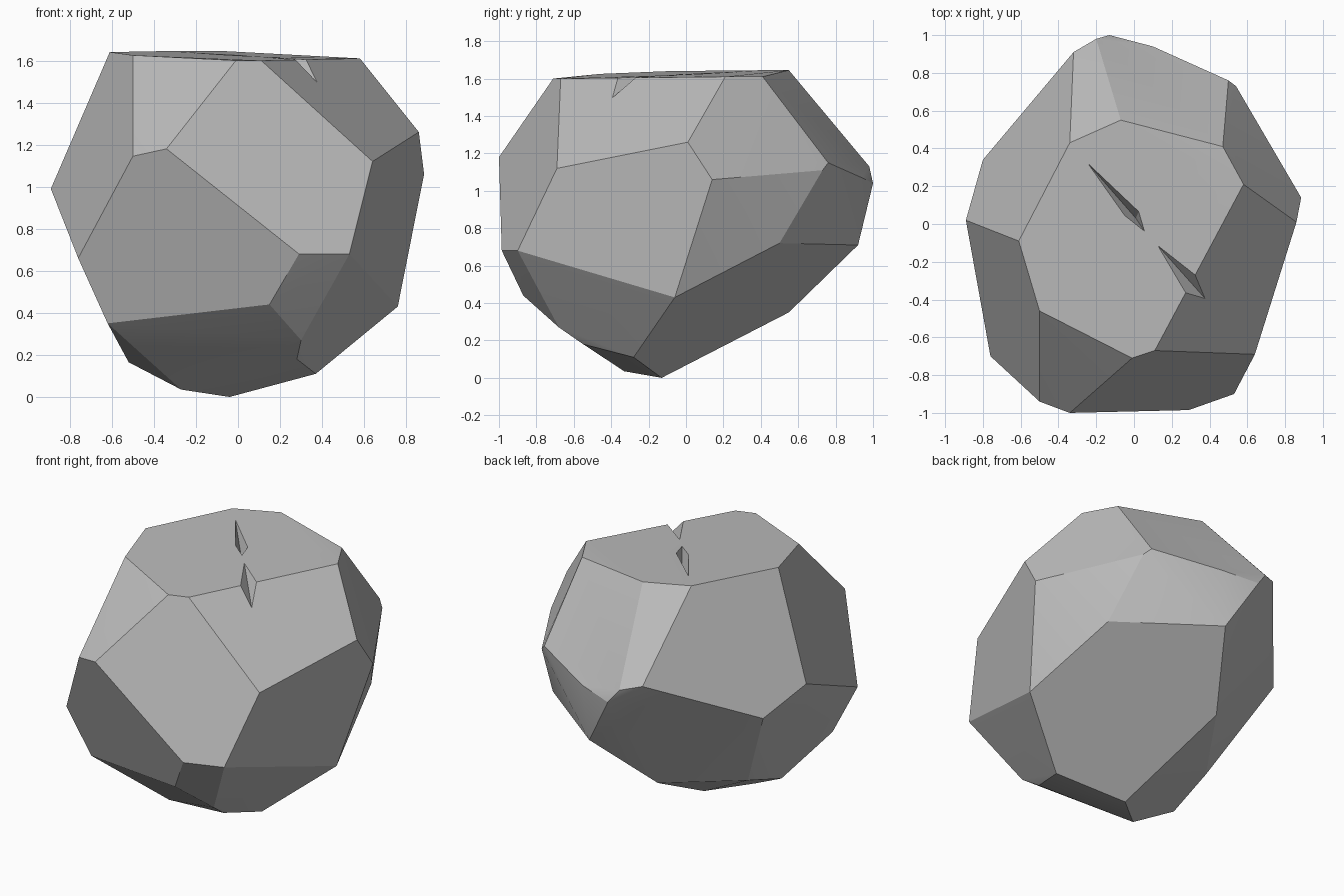
import bpy, bmesh, math
from mathutils import Vector

cube = bpy.data.objects.get("Cube")
if cube:
    bpy.data.objects.remove(cube, do_unlink=True)

stone = bpy.data.materials.new("stone_grey")
stone.use_nodes = True
stone.diffuse_color = (0.5, 0.5, 0.5, 1)
stone.node_tree.nodes["Principled BSDF"].inputs["Base Color"].default_value = (0.5, 0.5, 0.5, 1)


def hull(name, points, merge_angle=0.0):
    """Convex block around the points, nearly flat facets merged."""
    bm = bmesh.new()
    for p in points:
        bm.verts.new(p)
    res = bmesh.ops.convex_hull(bm, input=bm.verts[:])
    loose = {g for g in res["geom_interior"] + res["geom_unused"]
             if isinstance(g, bmesh.types.BMVert)}
    bmesh.ops.delete(bm, geom=list(loose), context="VERTS")
    if merge_angle:
        bmesh.ops.dissolve_limit(bm, angle_limit=math.radians(merge_angle),
                                 verts=bm.verts[:], edges=bm.edges[:])
    bmesh.ops.recalc_face_normals(bm, faces=bm.faces[:])
    mesh = bpy.data.meshes.new(name)
    bm.to_mesh(mesh)
    bm.free()
    mesh.materials.append(stone)
    obj = bpy.data.objects.new(name, mesh)
    bpy.context.collection.objects.link(obj)
    return obj


# Corners of the boulder: flat top, widest belt, tapering underside
top = [(-.61, -.09, 1.64), (-.34, .43, 1.645), (-.07, .55, 1.645), (.47, .41, 1.61),
       (.58, .21, 1.61), (.11, -.67, 1.60), (-.01, -.71, 1.60), (-.50, -.46, 1.625)]
belt = [(-.89, .02, .99), (-.80, .34, .86), (-.32, .91, 1.16), (-.20, .98, 1.13),
        (-.13, 1, 1.04), (.10, .94, 1.07), (.50, .76, 1.15), (.54, .73, 1.11),
        (.885, .14, 1.06), (.86, .01, 1.26), (.64, -.69, 1.12), (.53, -.90, .68),
        (.29, -.985, .68), (-.34, -1, 1.18), (-.50, -.94, 1.145), (-.76, -.70, .66)]
under = [(.15, -.87, .44), (.30, -.68, .27), (.28, -.55, .18), (.37, -.28, .11),
         (.76, -.06, .43), (.62, .50, .72), (.06, .92, .71), (-.18, .55, .35),
         (-.04, -.13, 0), (-.27, -.33, .035), (-.52, -.25, .165), (-.50, .07, .27),
         (-.62, -.64, .35)]
boulder = hull("boulder", top + belt + under, 3)


def crack(name, start, end, side_a, side_b):
    """Wedge cutter with its keel from start to end and its mouth past both sides."""
    s, e, a, b = map(Vector, (start, end, side_a, side_b))
    mouth = [p + (p - s) * .3 + (p - e) * .3 for p in (a, b)]
    return hull(name, [s - (e - s) * .05, e + (e - s) * .2] + mouth)


# Crack through the top edge, and a slit in the top face
edge_crack = crack("edge_crack_cutter", (.14, -.13, 1.61), (.39, -.41, 1.49),
                   (.33, -.27, 1.61), (.27, -.36, 1.605))
slit = hull("slit_cutter", [(-.27, .35, 1.65), (.07, -.06, 1.65), (.03, .08, 1.66),
                            (-.07, .05, 1.66), (.01, .03, 1.53)])

for cutter in (edge_crack, slit):
    cutter.hide_render = True
    mod = boulder.modifiers.new(cutter.name, "BOOLEAN")
    mod.operation = "DIFFERENCE"
    mod.solver = "EXACT"
    mod.object = cutter
bpy.context.view_layer.objects.active = boulder
boulder.select_set(True)
for mod in list(boulder.modifiers):
    bpy.ops.object.modifier_apply(modifier=mod.name)
for cutter in (edge_crack, slit):
    bpy.data.objects.remove(cutter, do_unlink=True)
bpy.ops.object.shade_smooth_by_angle(angle=math.radians(20))
